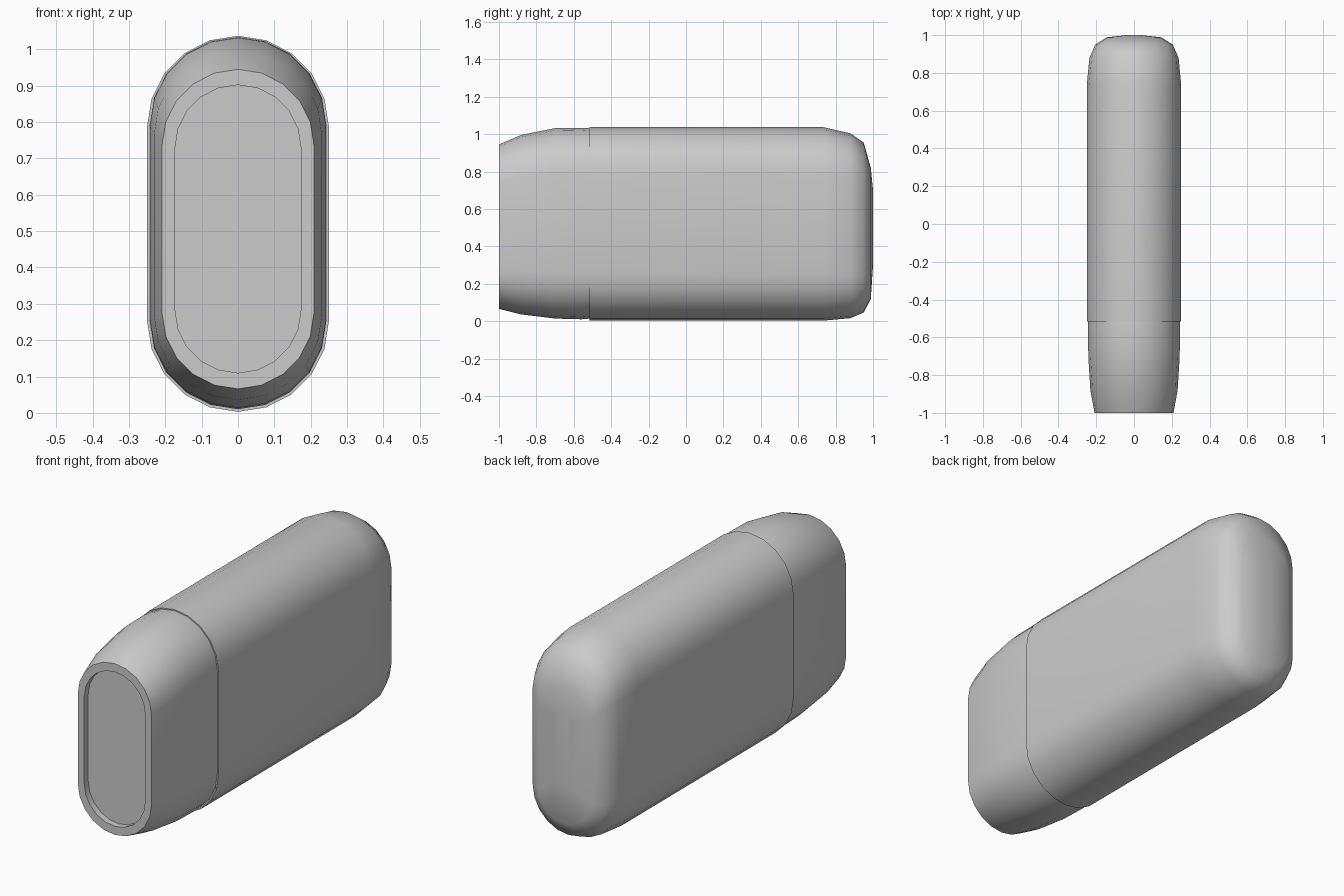
import bpy, bmesh, math

if "Cube" in bpy.data.objects:
    bpy.data.objects.remove(bpy.data.objects["Cube"])


def stadium(bm, y, w, z0, z1, n=5):
    """Ring of verts: straight sides, round top and bottom of radius w."""
    r = min(w, (z1 - z0) / 2)
    ring = []
    for base, start in ((z1 - r, 0), (z0 + r, math.pi)):
        for i in range(2 * n + 1):
            a = start + math.pi * i / (2 * n)
            ring.append(bm.verts.new((w * math.cos(a), y, base + r * math.sin(a))))
    return ring


def loft(name, sections, cap_end=False):
    bm = bmesh.new()
    rings = [stadium(bm, *s) for s in sections]
    for a, b in zip(rings, rings[1:]):
        for i in range(len(a)):
            j = (i + 1) % len(a)
            bm.faces.new((a[i], a[j], b[j], b[i]))
    if cap_end:
        bm.faces.new(rings[-1])
    bmesh.ops.recalc_face_normals(bm, faces=bm.faces)
    # make sure the straight side on +x points outward
    bm.normal_update()
    side = max(bm.faces, key=lambda f: f.calc_center_median().x)
    if side.normal.x < 0:
        bmesh.ops.reverse_faces(bm, faces=bm.faces)
    mesh = bpy.data.meshes.new(name)
    bm.to_mesh(mesh)
    bm.free()
    ob = bpy.data.objects.new(name, mesh)
    bpy.context.collection.objects.link(ob)
    bpy.ops.object.select_all(action='DESELECT')
    bpy.context.view_layer.objects.active = ob
    ob.select_set(True)
    bpy.ops.object.shade_smooth_by_angle(angle=math.radians(50))
    return ob


# Main casing: small front ledge, straight body, rounded back end
# (y, half width, bottom z, top z)
loft("casing", [
    (-0.515, 0.243, 0.010, 1.031),
    (-0.515, 0.250, 0.003, 1.037),
    (0.735, 0.250, 0.003, 1.037),
    (0.880, 0.236, 0.016, 1.004),
    (0.950, 0.205, 0.046, 0.955),
    (0.988, 0.145, 0.118, 0.820),
    (1.000, 0.040, 0.300, 0.700),
], cap_end=True)

# Tapered front tip with a shallow recessed oval face
loft("front_tip", [
    (-0.515, 0.243, 0.014, 1.031),
    (-0.560, 0.243, 0.010, 1.034),
    (-0.700, 0.242, 0.014, 1.032),
    (-0.880, 0.231, 0.036, 0.996),
    (-1.000, 0.209, 0.066, 0.945),
    (-1.000, 0.173, 0.110, 0.902),
    (-0.967, 0.173, 0.110, 0.902),
], cap_end=True)
